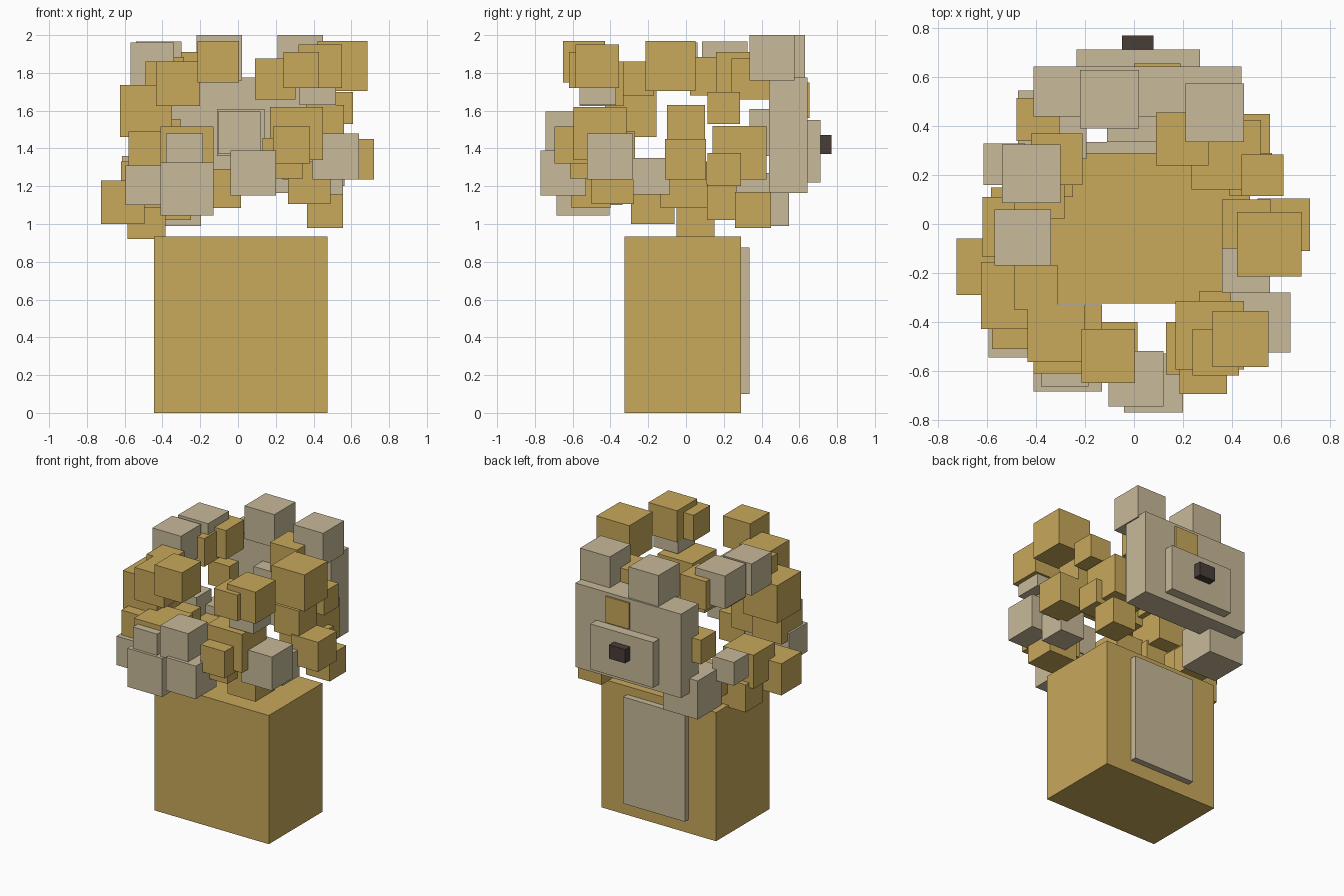
import bpy
import bmesh
from mathutils import Matrix, Vector

default_cube = bpy.data.objects.get("Cube")
if default_cube:
    bpy.data.objects.remove(default_cube, do_unlink=True)


def make_material(name, red, green, blue):
    material = bpy.data.materials.new(name)
    material.use_nodes = True
    colour = (red, green, blue, 1)
    material.diffuse_color = colour
    shader = material.node_tree.nodes["Principled BSDF"]
    shader.inputs["Base Color"].default_value = colour
    shader.inputs["Roughness"].default_value = 1
    return material


golden = make_material("golden fur", 0.58, 0.395, 0.105)
sandy = make_material("sandy fur", 0.58, 0.49, 0.32)
dark = make_material("dark brown nose", 0.065, 0.048, 0.04)


def add_box(bm, low, high):
    """Add an axis-aligned box between two opposite corners."""
    low, high = Vector(low), Vector(high)
    placement = Matrix.Translation((low + high) / 2) @ Matrix.Diagonal(high - low).to_4x4()
    bmesh.ops.create_cube(bm, size=1, matrix=placement)


def finish_object(bm, name, material):
    mesh = bpy.data.meshes.new(name)
    bm.to_mesh(mesh)
    bm.free()
    mesh.materials.append(material)
    part = bpy.data.objects.new(name, mesh)
    bpy.context.collection.objects.link(part)
    return part


def make_block(name, material, low, high):
    bm = bmesh.new()
    add_box(bm, low, high)
    return finish_object(bm, name, material)


def make_tufts(name, material, cubes):
    """Join cubes given by their lowest corner and side, in hundredths."""
    bm = bmesh.new()
    for x, y, z, side in cubes:
        low = Vector((x, y, z)) / 100
        add_box(bm, low, low + Vector.Fill(3, side / 100))
    return finish_object(bm, name, material)


# Body and chest
make_block("body", golden, (-0.445, -0.325, 0), (0.475, 0.29, 0.935))
make_block("chest_patch", sandy, (-0.225, 0.29, 0.1), (0.27, 0.335, 0.875))

# Head, muzzle and nose
make_block("head", sandy, (-0.41, 0.44, 1.165), (0.44, 0.643, 1.775))
make_block("muzzle", sandy, (-0.235, 0.643, 1.22), (0.27, 0.713, 1.55))
make_block("nose", dark, (-0.05, 0.713, 1.37), (0.08, 0.77, 1.47))

# Golden mane around the right-hand (+x) side
make_tufts("mane_left_golden", golden, [
    (42, -21.5, 170.5, 26.5),
    (50.5, -11, 123.5, 21.5),
    (36, -10, 143, 20),
    (44, 11.5, 153, 17),
    (23.5, 14, 123.5, 28.5),
    (36.5, 26, 98, 19),
    (39, 11.5, 120, 17.5),
    (9, 24, 166, 21.5),
])

# Golden mane at the front of the +x side
make_tufts("mane_front_left_golden", golden, [
    (32, -58.5, 172, 23),
    (24, -62, 172, 19),
    (17, -59.5, 134, 28),
    (18.5, -69.5, 132, 19.5),
    (26.5, -50, 110.5, 22.5),
    (13, -61.5, 124, 21.5),
])

# Golden mane at the front of the -x side
make_tufts("mane_front_right_golden", golden, [
    (-49, -35, 168, 18),
    (-43.5, -56.5, 162.5, 23.5),
    (-21.5, -65, 175, 22),
    (-62.5, -43, 146, 27.5),
    (-58, -51, 125, 24),
    (-41, -61, 123.5, 28),
    (-19, -60.5, 108.5, 20.5),
])

# Golden mane along the -x side and over the face
make_tufts("mane_right_golden", golden, [
    (-72.5, -29, 100, 23),
    (-62, -13.5, 108.5, 24.5),
    (-58.5, -5, 92, 20),
    (-44, 11, 102, 19),
    (-42, 16, 170, 21),
    (-49, 2, 168, 20.5),
    (-48, 34, 138, 17.5),
])
make_tufts("forelock", golden, [(0, 46.5, 156, 19)])

# Sandy mane near the head
make_tufts("mane_back_sandy", sandy, [
    (-22, 39, 176, 24),
    (21, 33.5, 176, 24),
    (-54, 8.5, 172.5, 24),
    (-57, -17, 173, 23),
    (-47.5, 26.5, 99, 28),
    (-61.5, 16, 119, 17),
    (-11, 33.5, 136, 25),
])

# Sandy mane opposite the head
make_tufts("mane_front_sandy", sandy, [
    (-10.5, -74.5, 137, 22.5),
    (-4, -77, 115, 24),
    (39.5, -52.5, 123.5, 24.5),
    (36, -28, 115.5, 19.5),
    (32.5, -56.5, 163, 19.5),
    (-41, -68.5, 104.5, 28),
    (-38, -66.5, 128.5, 19.5),
    (-59.5, -54.5, 110, 21),
])
